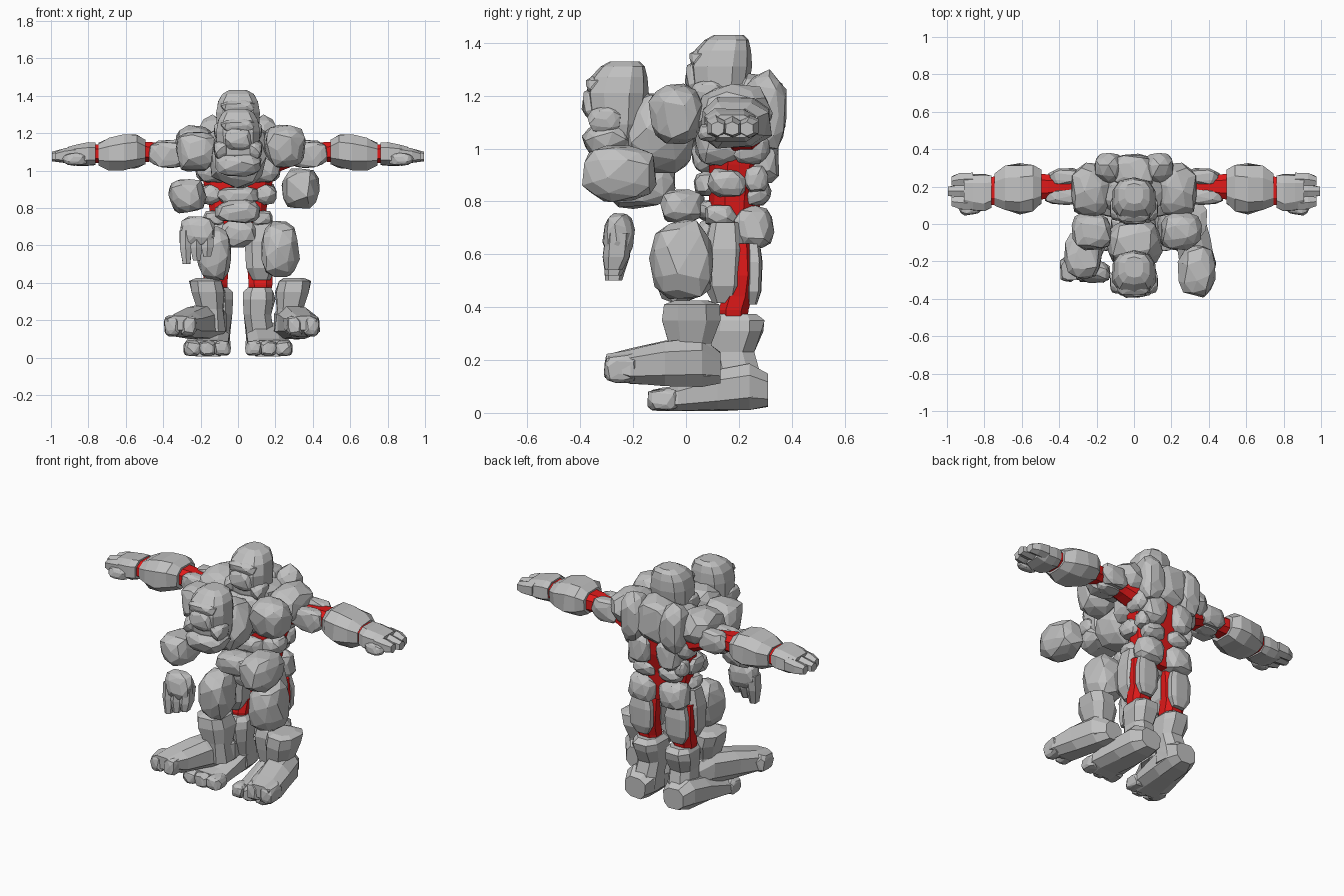
import bpy, bmesh, math, random
from mathutils import Vector, Euler


def material(name, rgb):
    m = bpy.data.materials.new(name)
    m.diffuse_color = (*rgb, 1)
    return m


STONE = material("grey stone", (0.53, 0.53, 0.53))
LAVA = material("red core", (0.75, 0.01, 0.01))


def finish(bm, name, mat):
    bmesh.ops.recalc_face_normals(bm, faces=bm.faces[:])
    me = bpy.data.meshes.new(name)
    bm.to_mesh(me)
    bm.free()
    me.materials.append(mat)
    ob = bpy.data.objects.new(name, me)
    bpy.context.collection.objects.link(ob)
    return ob


def power(v, p):
    return math.copysign(abs(v) ** p, v)


def rock(name, c, r, seed=1, rot=(0, 0, 0), side=1, p=0.75, jit=0.08):
    """Chunky convex boulder with half sizes r."""
    rnd = random.Random(seed)
    bm = bmesh.new()
    bmesh.ops.create_icosphere(bm, subdivisions=2, radius=1)
    turn = Euler(rot).to_matrix()
    spin = Euler([rnd.uniform(0, 3) for _ in range(3)]).to_matrix()
    for v in bm.verts:
        n = spin @ v.co.normalized()
        k = 1 + rnd.uniform(-jit, jit)
        q = turn @ Vector([power(n[i], p) * r[i] * k for i in range(3)]) + Vector(c)
        v.co = (q.x * side, q.y, q.z)
    res = bmesh.ops.convex_hull(bm, input=bm.verts[:])
    junk = [g for g in res["geom_interior"] if isinstance(g, bmesh.types.BMVert)]
    bmesh.ops.delete(bm, geom=junk, context='VERTS')
    bmesh.ops.dissolve_limit(bm, angle_limit=math.radians(9), verts=bm.verts[:], edges=bm.edges[:])
    return finish(bm, name, STONE)


def loft(name, axis, secs, mat=STONE, seed=1, side=1, n=8, p=0.75, jit=0.07):
    """Rings along an axis; each is (t, centre a, centre b, radius a, radius b)."""
    rnd = random.Random(seed)
    bm = bmesh.new()
    rings = []
    for t, a, b, ra, rb in secs:
        ring = []
        for i in range(n):
            w = 2 * math.pi * (i + 0.5) / n
            k = 1 + rnd.uniform(-jit, jit)
            u, v = a + power(math.cos(w), p) * ra * k, b + power(math.sin(w), p) * rb * k
            q = {'X': (t, u, v), 'Y': (u, t, v), 'Z': (u, v, t)}[axis]
            ring.append(bm.verts.new((q[0] * side, q[1], q[2])))
        rings.append(ring)
    for r0, r1 in zip(rings, rings[1:]):
        for i in range(n):
            j = (i + 1) % n
            bm.faces.new((r0[i], r0[j], r1[j], r1[i]))
    bm.faces.new(rings[0])
    bm.faces.new(rings[-1])
    return finish(bm, name, mat)


def head(tag, y, z, lean):
    """Heavy browed stone head; y, z is the middle of the skull, lean tips it."""
    secs = [(-0.17, 0.03, 0.09, 0.07), (-0.08, 0.02, 0.115, 0.10), (0.04, 0.01, 0.122, 0.118),
            (0.10, 0.015, 0.112, 0.108), (0.14, 0.025, 0.085, 0.085), (0.16, 0.03, 0.05, 0.055)]
    loft(tag + "_skull", 'Z', [(z + t, 0, y + b + lean * t, rx, ry) for t, b, rx, ry in secs], n=10, jit=0.03)
    rock(tag + "_brow", (0, y - 0.05 + lean * 0.08, z + 0.075), (0.09, 0.062, 0.04), 4, (0.3, 0, 0), p=0.65)
    rock(tag + "_muzzle", (0, y - 0.07, z), (0.075, 0.05, 0.06), 7, p=0.7)
    # lower jaw wraps round the face beneath the mouth slit
    rock(tag + "_jaw", (0, y - 0.02, z - 0.13), (0.125, 0.095, 0.065), 9, (0.25, 0, 0), p=0.7, jit=0.05)
    for s in (1, -1):
        rock(tag + "_cheek", (0.09, y - 0.03, z - 0.06), (0.04, 0.065, 0.05), 12, side=s)


# ---- main standing figure: glowing core ----
loft("torso_core", 'Z', [
    (0.64, 0, 0.18, 0.125, 0.08), (0.74, 0, 0.18, 0.15, 0.10), (0.82, 0, 0.185, 0.16, 0.10),
    (0.94, 0, 0.20, 0.19, 0.115), (1.06, 0, 0.205, 0.21, 0.12), (1.15, 0, 0.21, 0.16, 0.11)],
    LAVA, n=12, jit=0)
head("head", 0.115, 1.27, 0.1)

# ---- central torso stones ----
rock("upper_back", (0, 0.275, 1.15), (0.115, 0.10, 0.13), 3, p=0.65)
rock("neck", (0, 0.18, 1.15), (0.16, 0.14, 0.11), 5)
rock("breastbone", (0, 0.07, 0.97), (0.06, 0.05, 0.06), 10)
rock("belly_plate", (0, 0.09, 0.865), (0.11, 0.06, 0.05), 6)
rock("waist_plate", (0, 0.10, 0.765), (0.11, 0.06, 0.04), 19)
rock("pelvis", (0, 0.13, 0.665), (0.105, 0.09, 0.08), 8)

for s in (1, -1):
    # paired torso stones
    for name, c, r, seed in [
            ("shoulder", (0.23, 0.18, 1.14), (0.105, 0.145, 0.10), 11),
            ("shoulder_blade", (0.135, 0.30, 1.14), (0.08, 0.085, 0.15), 12),
            ("chest", (0.11, 0.13, 1.015), (0.12, 0.10, 0.085), 13),
            ("flank", (0.18, 0.245, 1.0), (0.05, 0.07, 0.06), 20),
            ("back_plate", (0.093, 0.28, 0.96), (0.08, 0.075, 0.10), 14),
            ("rib", (0.135, 0.155, 0.87), (0.075, 0.072, 0.058), 15),
            ("lower_back", (0.085, 0.265, 0.83), (0.075, 0.055, 0.05), 16),
            ("back_rib", (0.16, 0.265, 0.885), (0.04, 0.045, 0.05), 42),
            ("hip", (0.125, 0.13, 0.745), (0.06, 0.06, 0.045), 17),
            ("buttock", (0.103, 0.255, 0.70), (0.092, 0.075, 0.085), 18)]:
        rock(name, c, r, seed, side=s)

    # leg
    loft("leg_core", 'Z', [(0.30, 0.115, 0.18, 0.055, 0.05), (0.39, 0.12, 0.18, 0.068, 0.06),
                           (0.44, 0.12, 0.195, 0.07, 0.06), (0.52, 0.12, 0.205, 0.08, 0.06),
                           (0.64, 0.115, 0.20, 0.08, 0.06)],
         LAVA, side=s, jit=0)
    loft("thigh_front", 'Z', [(0.415, 0.125, 0.145, 0.05, 0.045), (0.48, 0.125, 0.14, 0.085, 0.075),
                              (0.62, 0.125, 0.145, 0.09, 0.082), (0.72, 0.12, 0.15, 0.07, 0.06)],
         seed=21, side=s, p=0.6, jit=0.05)
    loft("thigh_back", 'Z', [(0.41, 0.12, 0.25, 0.04, 0.02), (0.46, 0.12, 0.257, 0.07, 0.028),
                             (0.57, 0.12, 0.26, 0.075, 0.03), (0.64, 0.12, 0.255, 0.055, 0.025)],
         seed=22, side=s, p=0.6, jit=0.05)
    loft("shin", 'Z', [(0.06, 0.13, 0.20, 0.095, 0.10), (0.14, 0.115, 0.19, 0.08, 0.10),
                       (0.23, 0.105, 0.17, 0.075, 0.09), (0.31, 0.11, 0.18, 0.088, 0.115),
                       (0.35, 0.11, 0.185, 0.085, 0.115), (0.375, 0.11, 0.185, 0.065, 0.09)],
         seed=23, side=s, jit=0.09)
    loft("foot", 'Y', [(0.31, 0.13, 0.085, 0.07, 0.065), (0.24, 0.14, 0.10, 0.10, 0.09),
                       (0.12, 0.15, 0.085, 0.11, 0.08), (-0.03, 0.165, 0.057, 0.12, 0.05),
                       (-0.10, 0.165, 0.05, 0.11, 0.045)], seed=24, side=s, jit=0.05)
    for i in range(3):
        rock("toe", (0.085 + 0.08 * i, -0.085, 0.05), (0.045, 0.06, 0.042), 25 + i, side=s, p=0.6)

    # arm held straight out
    loft("arm_core", 'X', [(0.16, 0.22, 1.05, 0.08, 0.085), (0.28, 0.21, 1.075, 0.07, 0.06),
                           (0.38, 0.205, 1.095, 0.055, 0.05), (0.46, 0.20, 1.10, 0.068, 0.055),
                           (0.51, 0.20, 1.10, 0.075, 0.058), (0.72, 0.18, 1.09, 0.08, 0.055),
                           (0.78, 0.175, 1.09, 0.08, 0.052)], LAVA, side=s, jit=0)
    rock("upper_arm_front", (0.375, 0.152, 1.085), (0.105, 0.05, 0.07), 31, side=s, p=0.65)
    rock("upper_arm_back", (0.365, 0.252, 1.10), (0.09, 0.045, 0.068), 32, side=s, p=0.65)
    rock("upper_arm_under", (0.36, 0.205, 1.05), (0.08, 0.05, 0.035), 43, side=s)
    loft("forearm", 'X', [(0.495, 0.20, 1.10, 0.095, 0.065), (0.54, 0.195, 1.105, 0.125, 0.09),
                          (0.61, 0.185, 1.10, 0.14, 0.10), (0.69, 0.185, 1.09, 0.125, 0.088),
                          (0.745, 0.18, 1.085, 0.09, 0.065)], seed=33, side=s, jit=0.09)
    loft("palm", 'X', [(0.762, 0.175, 1.09, 0.088, 0.06), (0.80, 0.165, 1.09, 0.105, 0.065),
                       (0.86, 0.17, 1.085, 0.10, 0.06), (0.91, 0.175, 1.085, 0.085, 0.045)],
         seed=34, side=s, p=0.65)
    for i in range(3):
        loft("finger", 'X', [(0.86, 0.11 + 0.065 * i, 1.085, 0.037, 0.045),
                             (0.93, 0.115 + 0.062 * i, 1.08, 0.038, 0.038),
                             (0.975 + 0.02 * (i == 1), 0.12 + 0.055 * i, 1.075, 0.026, 0.026)],
             seed=35 + i, side=s, n=6)
    rock("thumb", (0.87, 0.085, 1.06), (0.065, 0.035, 0.035), 41, (0, 0, -0.2), side=s)

# ---- loose stone pieces hanging in front ----
head("front_head", -0.275, 1.17, 0.08)
rock("front_chest", (0, -0.10, 1.06), (0.145, 0.13, 0.15), 51)
rock("front_belly", (0, -0.015, 0.78), (0.12, 0.085, 0.065), 52)
for name, c, r, seed in [
        ("front_shoulder_right", (0.25, -0.04, 1.135), (0.11, 0.10, 0.115), 53),
        ("front_shoulder_left", (-0.225, -0.04, 1.105), (0.11, 0.10, 0.11), 54),
        ("front_forearm_right", (0.335, -0.25, 0.905), (0.10, 0.14, 0.11), 55),
        ("front_forearm_left", (-0.27, -0.17, 0.865), (0.10, 0.13, 0.095), 56),
        ("front_thigh_right", (0.225, -0.015, 0.575), (0.10, 0.12, 0.15), 57),
        ("front_thigh_left", (-0.13, -0.015, 0.56), (0.095, 0.11, 0.145), 58),
        ("front_palm", (-0.22, -0.255, 0.67), (0.095, 0.06, 0.085), 59)]:
    rock(name, c, r, seed)
for i in range(3):
    loft("front_finger", 'Z', [(0.68, -0.28 + 0.06 * i, -0.255, 0.035, 0.05),
                               (0.59, -0.28 + 0.058 * i, -0.262, 0.035, 0.05),
                               (0.50 + 0.02 * i, -0.275 + 0.055 * i, -0.275, 0.022, 0.032)],
         seed=61 + i, n=6)

# front boots: shin plus a long foot turned outward
for tag, s, x0, x1 in [("right", 1, 0.28, 0.35), ("left", -1, 0.15, 0.31)]:
    loft("front_shin_" + tag, 'Z', [
        (0.14, x0, 0.03, 0.085, 0.09), (0.26, x0, 0.02, 0.075, 0.085),
        (0.35, x0 + 0.01, 0.025, 0.095, 0.115), (0.41, x0 + 0.02, 0.02, 0.09, 0.105),
        (0.425, x0 + 0.02, 0.02, 0.06, 0.07)], seed=71, side=s, jit=0.09)
    dx = x1 - x0
    loft("front_foot_" + tag, 'Y', [
        (0.13, x0 - 0.02, 0.17, 0.06, 0.06), (0.06, x0, 0.19, 0.095, 0.095),
        (-0.08, x0 + dx * 0.45, 0.185, 0.10, 0.09), (-0.21, x0 + dx * 0.85, 0.175, 0.10, 0.07),
        (-0.30, x1, 0.185, 0.07, 0.04)], seed=72, side=s)
    for i in range(2):
        rock("front_toe_" + tag, (x1 - 0.045 + 0.085 * i, -0.24, 0.17), (0.045, 0.07, 0.055), 73 + i, side=s, p=0.6)
